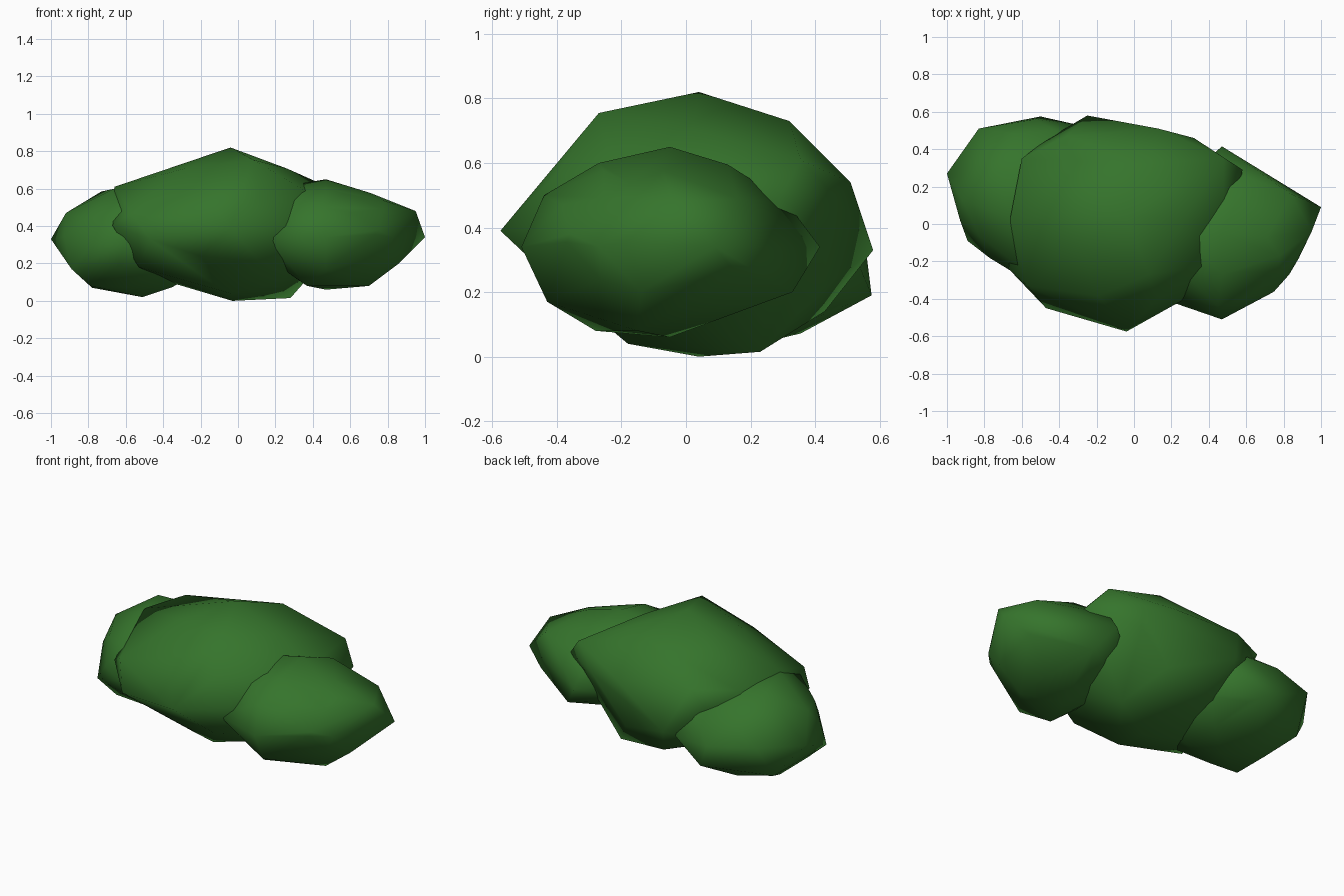
import bpy, bmesh
from mathutils import Vector

leaf = bpy.data.materials.new("leaf green")
leaf.diffuse_color = (0.036, 0.175, 0.025, 1)


def clump(name, centre, radii, tips):
    """Low-poly ellipsoid stretched out to a few irregular tips, smooth shaded."""
    bm = bmesh.new()
    bmesh.ops.create_icosphere(bm, subdivisions=2, radius=1)
    points = [Vector([c + r * k for c, r, k in zip(centre, radii, v.co)])
              for v in bm.verts]
    bm.clear()
    for p in points + [Vector(t) for t in tips]:
        bm.verts.new(p)
    # wrap the points, then drop the ones left inside
    bmesh.ops.convex_hull(bm, input=bm.verts[:])
    loose = [v for v in bm.verts if not v.link_faces]
    bmesh.ops.delete(bm, geom=loose, context='VERTS')
    bmesh.ops.recalc_face_normals(bm, faces=bm.faces[:])
    for f in bm.faces:
        f.smooth = True
    me = bpy.data.meshes.new(name)
    bm.to_mesh(me)
    bm.free()
    me.materials.append(leaf)
    ob = bpy.data.objects.new(name, me)
    bpy.context.collection.objects.link(ob)


# Large middle clump
clump("middle_foliage", (-0.04, 0.02, 0.40), (0.58, 0.50, 0.36), [
    (-0.04, 0.04, 0.82), (0.08, -0.27, 0.755), (0.08, 0.32, 0.73),
    (-0.31, 0.0, 0.72), (-0.66, 0.04, 0.61), (-0.60, 0.35, 0.59),
    (0.58, 0.29, 0.49), (0.48, 0.355, 0.61), (-0.04, -0.575, 0.39),
    (-0.47, -0.45, 0.33), (-0.67, -0.24, 0.40), (-0.57, -0.33, 0.47),
    (-0.53, -0.22, 0.18), (-0.25, 0.58, 0.33), (-0.36, 0.47, 0.58),
    (-0.07, 0.54, 0.40), (0.13, 0.51, 0.54), (0.32, 0.46, 0.50),
    (-0.03, 0.04, 0.0), (0.28, 0.23, 0.015), (-0.04, -0.18, 0.04),
    (-0.15, 0.43, 0.14), (-0.47, 0.45, 0.46)])

# Left clump, towards the back
clump("left_foliage", (-0.53, 0.15, 0.31), (0.41, 0.41, 0.28), [
    (-1.0, 0.27, 0.33), (-0.50, 0.575, 0.19), (-0.83, 0.51, 0.36),
    (-0.92, 0.13, 0.47), (-0.73, 0.27, 0.585), (-0.93, 0.02, 0.34),
    (-0.89, -0.09, 0.17), (-0.78, 0.20, 0.07), (-0.79, -0.05, 0.08),
    (-0.51, 0.14, 0.02), (-0.60, 0.44, 0.15), (-0.86, 0.38, 0.15),
    (-0.61, -0.28, 0.30), (-0.62, -0.22, 0.48), (-0.66, 0.03, 0.60),
    (-0.30, 0.53, 0.30)])

# Right clump, towards the front
clump("right_foliage", (0.50, -0.07, 0.355), (0.40, 0.37, 0.26), [
    (0.47, 0.415, 0.34), (0.47, -0.51, 0.34), (0.47, -0.05, 0.65),
    (0.47, -0.05, 0.06), (0.95, -0.04, 0.48), (1.0, 0.09, 0.34),
    (0.86, -0.14, 0.20), (0.88, 0.15, 0.26), (0.70, -0.15, 0.08),
    (0.83, -0.27, 0.34), (0.75, -0.36, 0.38), (0.47, -0.27, 0.60),
    (0.55, 0.13, 0.595), (0.84, 0.16, 0.49), (0.78, -0.17, 0.535),
    (0.45, 0.31, 0.48), (0.57, 0.33, 0.20), (0.47, -0.43, 0.17),
    (0.37, -0.28, 0.08), (0.45, -0.44, 0.50), (0.15, -0.40, 0.34),
    (0.22, -0.22, 0.56), (0.29, -0.07, 0.62)])
